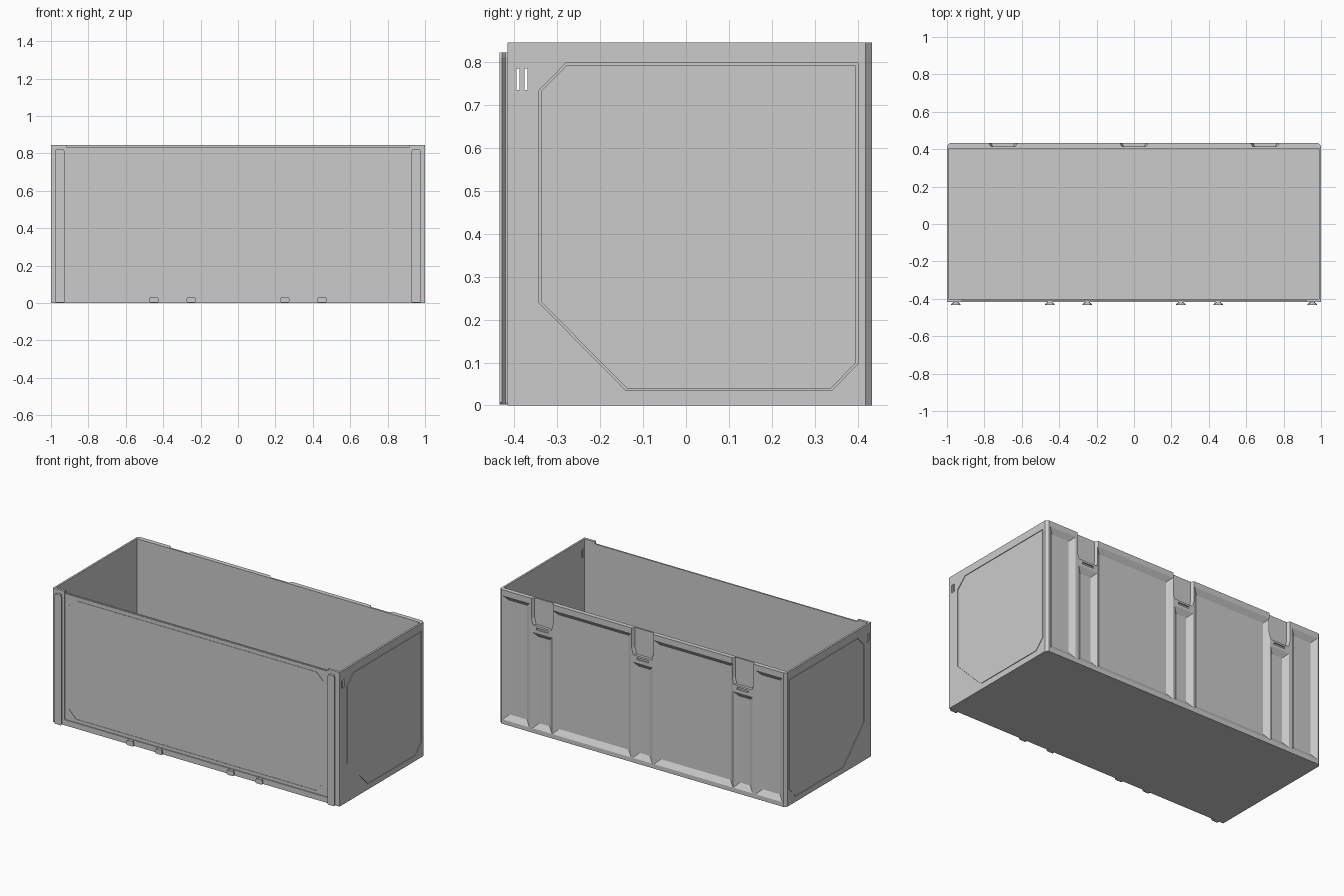
import bpy, bmesh
from mathutils import Vector

if "Cube" in bpy.data.objects:
    bpy.data.objects.remove(bpy.data.objects["Cube"])

H = 0.845          # overall height
YF, YB = -0.416, 0.433


def finish(bm, name):
    bmesh.ops.recalc_face_normals(bm, faces=bm.faces)
    me = bpy.data.meshes.new(name)
    bm.to_mesh(me)
    bm.free()
    ob = bpy.data.objects.new(name, me)
    bpy.context.collection.objects.link(ob)
    return ob


def loft(bm, loops, wrap=False):
    """Bridge point loops; cap the ends, or join last to first."""
    rows = [[bm.verts.new(p) for p in lp] for lp in loops]
    n = len(rows[0])
    pairs = list(zip(rows, rows[1:])) + ([(rows[-1], rows[0])] if wrap else [])
    for a, b in pairs:
        for i in range(n):
            j = (i + 1) % n
            bm.faces.new((a[i], a[j], b[j], b[i]))
    if not wrap:
        bm.faces.new(rows[0])
        bm.faces.new(rows[-1])


def box(bm, x0, x1, y0, y1, z0, z1):
    base = [(x0, y0), (x1, y0), (x1, y1), (x0, y1)]
    loft(bm, [[(x, y, z) for x, y in base] for z in (z0, z1)])


def rect(x0, x1, z0, z1):
    return [(x0, z0), (x1, z0), (x1, z1), (x0, z1)]


def inset(pts, d):
    """Mitred inward offset of a counter-clockwise polygon."""
    out = []
    for i, p in enumerate(pts):
        p = Vector(p)
        a = (p - Vector(pts[i - 1])).normalized()
        b = (Vector(pts[(i + 1) % len(pts)]) - p).normalized()
        na, nb = Vector((-a.y, a.x)), Vector((-b.y, b.x))
        out.append(tuple(p + (na + nb) * d / (1 + na.dot(nb))))
    return out


def groove(bm, pts, width, place, outer, inner):
    """V-like closed channel; place maps (u, v, depth) to 3D."""
    o, i = pts, inset(pts, width)
    loft(bm, [[place(u, v, d) for u, v in lp] for lp, d in
              ((o, outer), (o, inner), (i, inner), (i, outer))], wrap=True)


def cut(target, bm):
    cutter = finish(bm, "cutter")
    cutter.hide_render = True
    m = target.modifiers.new("cut", 'BOOLEAN')
    m.operation, m.solver, m.object = 'DIFFERENCE', 'EXACT', cutter
    bpy.context.view_layer.objects.active = target
    bpy.ops.object.modifier_apply(modifier=m.name)
    bpy.data.objects.remove(cutter)


# Outer body with chamfered rear corners
bm = bmesh.new()
c = 0.015
plan = [(-1, YF), (1, YF), (1, YB - c), (1 - c, YB), (-1 + c, YB), (-1, YB - c)]
loft(bm, [[(x, y, z) for x, y in plan] for z in (0, H)])
body = finish(bm, "crate_body")

# Open interior
bm = bmesh.new()
box(bm, -0.988, 0.988, -0.400, 0.404, 0.012, 1)
cut(body, bm)

# Front recess
bm = bmesh.new()
box(bm, -0.92, 0.92, -0.5, -0.410, 0.035, 1)
cut(body, bm)

# Lowered front rim between the corner posts
bm = bmesh.new()
box(bm, -0.915, 0.915, -0.5, -0.38, 0.832, 1)
cut(body, bm)

# Rear pockets with sloping sides
pockets = [(0.08, 0.63, 0.028, 0.81), (-0.63, -0.08, 0.028, 0.81),
           (0.79, 0.975, 0.028, 0.81), (-0.975, -0.79, 0.028, 0.81)]
pockets += [(x - 0.068, x + 0.068, 0.028, 0.635) for x in (-0.7, 0, 0.7)]
bm = bmesh.new()
for p in pockets:
    r = rect(*p)
    loft(bm, [[(x, y, z) for x, z in lp] for lp, y in
              ((inset(r, -0.006), YB + 0.004), (inset(r, 0.032), 0.411))])
cut(body, bm)

# Rear connector slots, open at the top, with a slit below each
bm = bmesh.new()
for cx in (-0.7, 0, 0.7):
    trap = [(-0.065, 0.415), (0.065, 0.415), (0.080, 0.44), (-0.080, 0.44)]
    loft(bm, [[(cx + x * (0.85 if z < 0.7 else 1), y, z) for x, y in trap]
              for z in (0.68, 0.72, 0.9)])
    box(bm, cx - 0.04, cx + 0.04, 0.424, 0.45, 0.655, 0.668)
cut(body, bm)

# Side panel outlines and latch openings
side = [(-0.343, 0.24), (-0.14, 0.035), (0.34, 0.035), (0.40, 0.097),
        (0.40, 0.797), (-0.28, 0.797), (-0.343, 0.733)]
bm = bmesh.new()
for s in (-1, 1):
    groove(bm, side, 0.005, lambda u, v, d: (s * d, u, v), 1.05, 0.996)
    box(bm, *sorted((s * 0.95, s * 1.05)), -0.395, -0.369, 0.735, 0.785)
cut(body, bm)

# Front panel, slightly raised, with a chamfered outline
bm = bmesh.new()
box(bm, -0.906, 0.906, -0.413, -0.409, 0.042, 0.829)
panel = finish(bm, "front_panel")
X, Z0, Z1, k = 0.89, 0.057, 0.812, 0.05
octo = [(-X + k, Z0), (X - k, Z0), (X, Z0 + k), (X, Z1 - k),
        (X - k, Z1), (-X + k, Z1), (-X, Z1 - k), (-X, Z0 + k)]
bm = bmesh.new()
groove(bm, octo, 0.008, lambda u, v, d: (u, d, v), -0.45, -0.4105)
cut(panel, bm)

# Latch bars inside the side openings
for s, side_name in ((-1, "left"), (1, "right")):
    bm = bmesh.new()
    box(bm, *sorted((s * 0.990, s * 0.997)), -0.388, -0.376, 0.735, 0.785)
    finish(bm, side_name + "_latch_bar")

# Dovetail connectors on the front: tall corner rails and small feet
prof = [(-0.014, -0.41), (-0.014, -0.42), (-0.025, -0.428), (-0.025, -0.434),
        (0.025, -0.434), (0.025, -0.428), (0.014, -0.42), (0.014, -0.41)]


def dovetail(name, cx, z0, z1):
    bm = bmesh.new()
    rows = [(0.8, z0), (1, z0 + 0.005), (1, z1 - 0.012), (0.75, z1)]
    loft(bm, [[(cx + x * f, y, z) for x, y in prof] for f, z in rows])
    finish(bm, name)


for s, side_name in ((-1, "left"), (1, "right")):
    dovetail(side_name + "_corner_rail", s * 0.953, 0.002, 0.822)
    dovetail(side_name + "_inner_foot", s * 0.25, 0.003, 0.033)
    dovetail(side_name + "_outer_foot", s * 0.45, 0.003, 0.033)
